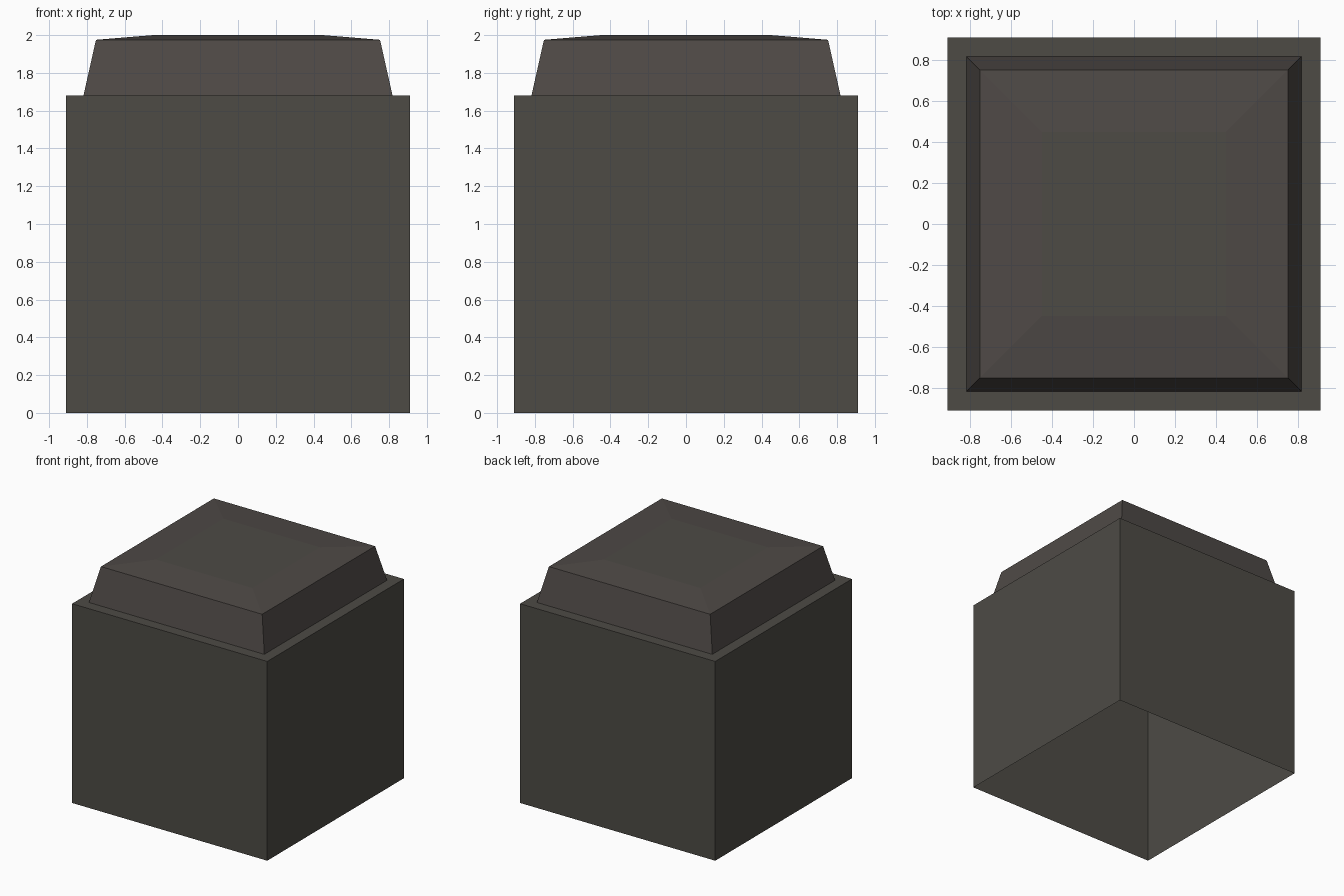
import bpy, bmesh

if "Cube" in bpy.data.objects:
    bpy.data.objects.remove(bpy.data.objects["Cube"])

def material(name, rgb):
    m = bpy.data.materials.new(name)
    m.diffuse_color = (*rgb, 1)
    m.use_nodes = True
    m.node_tree.nodes["Principled BSDF"].inputs["Base Color"].default_value = m.diffuse_color
    return m

olive = material("dark olive grey", (0.075, 0.070, 0.060))
brown = material("dark warm grey", (0.077, 0.067, 0.061))

# Stacked square rings: (half width, height), open underneath
profile = [(0.91, 0), (0.91, 1.68), (0.818, 1.68), (0.752, 1.975), (0.45, 2.0)]
band_material = [0, 0, 1, 1]

bm = bmesh.new()
rings = [[bm.verts.new((sx * w, sy * w, z))
          for sx, sy in ((-1, -1), (1, -1), (1, 1), (-1, 1))]
         for w, z in profile]
for lower, upper, mat in zip(rings, rings[1:], band_material):
    for i in range(4):
        j = (i + 1) % 4
        face = bm.faces.new((lower[i], lower[j], upper[j], upper[i]))
        face.material_index = mat

# Flat top panel
bm.faces.new(rings[-1]).material_index = 0

mesh = bpy.data.meshes.new("capped_block")
bm.to_mesh(mesh)
bm.free()
mesh.materials.append(olive)
mesh.materials.append(brown)
block = bpy.data.objects.new("capped_block", mesh)
bpy.context.collection.objects.link(block)
